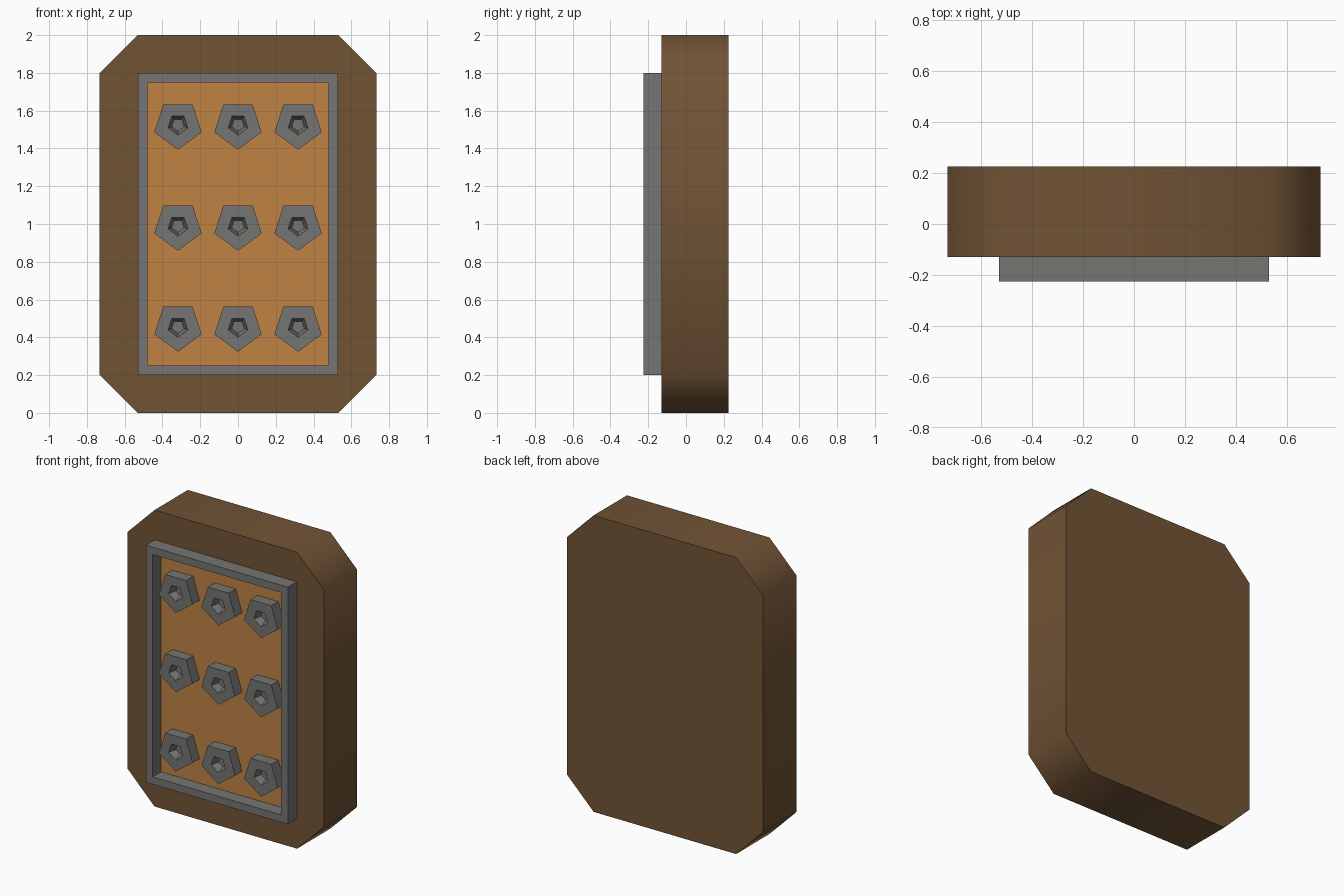
import bpy, bmesh, math

if "Cube" in bpy.data.objects:
    bpy.data.objects.remove(bpy.data.objects["Cube"])


def material(name, rgb):
    m = bpy.data.materials.new(name)
    m.diffuse_color = (*rgb, 1.0)
    m.use_nodes = True
    m.node_tree.nodes["Principled BSDF"].inputs["Base Color"].default_value = m.diffuse_color
    return m


BROWN = material("dark_brown", (0.165, 0.087, 0.036))
ORANGE = material("warm_orange", (0.52, 0.225, 0.056))
GREY = material("iron_grey", (0.178, 0.176, 0.168))


def rect(hx, z0, z1):
    return [(-hx, z0), (hx, z0), (hx, z1), (-hx, z1)]


def pentagon(cx, cz, r):
    # Five sides with the point facing down
    return [(cx + r * math.cos(a), cz + r * math.sin(a))
            for a in (math.radians(-90 + 72 * i) for i in range(5))]


def loft(name, rings, mat, closed=False):
    """Bridge a list of (outline, y) rings; cap the ends or join last to first."""
    bm = bmesh.new()
    loops = [[bm.verts.new((x, y, z)) for x, z in outline] for outline, y in rings]
    pairs = list(zip(loops, loops[1:]))
    if closed:
        pairs.append((loops[-1], loops[0]))
    else:
        bm.faces.new(loops[0])
        bm.faces.new(loops[-1])
    for a, b in pairs:
        n = len(a)
        for i in range(n):
            j = (i + 1) % n
            bm.faces.new((a[i], a[j], b[j], b[i]))
    bmesh.ops.recalc_face_normals(bm, faces=bm.faces)
    me = bpy.data.meshes.new(name)
    bm.to_mesh(me)
    bm.free()
    me.materials.append(mat)
    ob = bpy.data.objects.new(name, me)
    bpy.context.collection.objects.link(ob)
    return ob


# Body: slab with cut corners, smooth around the rim
W, C = 0.732, 0.2
octagon = [(-W + C, 0), (W - C, 0), (W, C), (W, 2 - C),
           (W - C, 2), (-W + C, 2), (-W, 2 - C), (-W, C)]
body = loft("body", [(octagon, 0.225), (octagon, -0.13)], BROWN)
bpy.context.view_layer.objects.active = body
body.select_set(True)
bpy.ops.object.shade_smooth_by_angle(angle=math.radians(60))

# Raised frame on the front
outer, inner = rect(0.53, 0.2, 1.8), rect(0.48, 0.25, 1.75)
loft("frame", [(outer, -0.128), (outer, -0.225), (inner, -0.225), (inner, -0.128)],
     GREY, closed=True)

# Panel inside the frame
panel = rect(0.481, 0.249, 1.751)
loft("panel", [(panel, -0.128), (panel, -0.135)], ORANGE)

# Grid of five-sided studs with a sunken centre
for row in range(3):
    for col in range(3):
        x, z = (col - 1) * 0.318, 0.456 + row * 0.535
        big, hole, floor = (pentagon(x, z, r) for r in (0.132, 0.055, 0.035))
        loft(f"stud_{row}_{col}",
             [(big, -0.134), (big, -0.21), (hole, -0.21), (floor, -0.16)], GREY)
